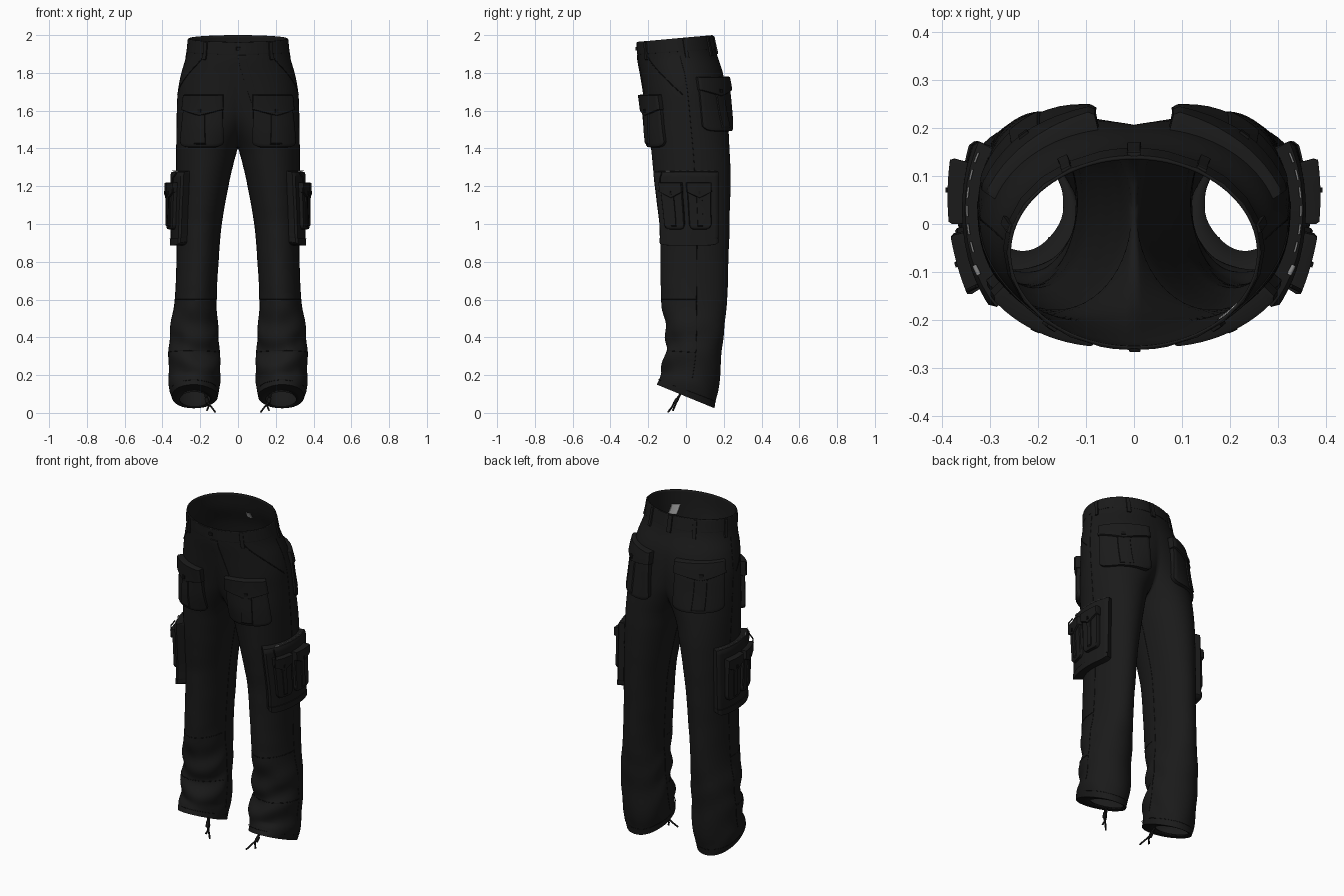
import bpy, bmesh
from math import sin, cos, acos, pi, radians
from mathutils import Vector, noise

cube = bpy.data.objects.get("Cube")
if cube:
    bpy.data.objects.remove(cube, do_unlink=True)


def material(name, value):
    m = bpy.data.materials.new(name)
    m.use_nodes = True
    colour = (value, value, value, 1)
    m.diffuse_color = colour
    bsdf = m.node_tree.nodes["Principled BSDF"]
    bsdf.inputs["Base Color"].default_value = colour
    bsdf.inputs["Roughness"].default_value = 0.9
    return m


FABRIC = material("black fabric", 0.0105)
SEAM = material("dark stitching", 0.007)
METAL = material("grey zip", 0.25)
LABEL = material("pale label", 0.5)

# Cross-sections of one half: height, inner x, outer x, front y, back y, tilt
ROWS = [
    (2.00, -.262, .262, -.26, .14, .09),
    (1.90, -.272, .274, -.255, .163, .06),
    (1.80, -.255, .300, -.24, .195, .02),
    (1.70, -.215, .318, -.225, .21, 0),
    (1.60, -.150, .323, -.21, .217, 0),
    (1.50, -.062, .325, -.20, .225, 0),
    (1.40, .000, .326, -.185, .23, 0),
    (1.30, .030, .326, -.175, .235, 0),
    (1.20, .052, .325, -.165, .235, 0),
    (1.00, .087, .325, -.14, .23, 0),
    (0.80, .104, .325, -.135, .225, 0),
    (0.60, .114, .335, -.13, .217, 0),
    (0.42, .103, .360, -.11, .20, 0),
    (0.32, .100, .366, -.105, .187, -.08),
    (0.22, .095, .368, -.13, .172, -.3),
    (0.15, .108, .350, -.155, .154, -.41),
]


def section(z):
    """Centre, radii and tilt at height z, smoothly interpolated."""
    z = min(max(z, ROWS[-1][0]), ROWS[0][0])
    k = next(i for i in range(len(ROWS) - 1) if z >= ROWS[i + 1][0] - 1e-6)
    a, b = ROWS[k], ROWS[k + 1]
    p, q = ROWS[max(k - 1, 0)], ROWS[min(k + 2, len(ROWS) - 1)]
    t = (a[0] - z) / (a[0] - b[0])
    out = []
    for i in range(1, 6):
        ma = (b[i] - p[i]) / (p[0] - b[0]) * (a[0] - b[0])
        mb = (q[i] - a[i]) / (a[0] - q[0]) * (a[0] - b[0])
        d = b[i] - a[i]
        out.append(a[i] + t * ma + t * t * (3 * d - 2 * ma - mb) + t ** 3 * (ma + mb - 2 * d))
    xi, xo, yf, yb, tilt = out
    return (xi + xo) / 2, (xo - xi) / 2, (yf + yb) / 2, (yb - yf) / 2, tilt


def surf(z, ang, off=0.0):
    """Point on the cloth at height z and angle, pushed outward by off."""
    cx, rx, cy, ry, tilt = section(z)
    c, s = cos(ang), sin(ang)
    low = max(0, min(1, (0.7 - z) / 0.35))
    amp = low * (0.045 - 0.04 * s) if z > 0.2 else 0.02
    fold = noise.noise(Vector((c * 1.3, s * 1.3, z * 9))) + 0.6 * sin(z * 42 + 2.2 * ang * s) * low
    if z < 1.3:
        amp += 0.012 * min(1, (1.3 - z) * 5)
    else:
        amp = 0
    r = 1 + amp * fold
    n = Vector((c / rx, s / ry, 0)).normalized()
    p = Vector((cx + rx * c * r, cy + ry * s * r, 0)) + n * off
    p.z = z + tilt * (p.y - cy) - abs(tilt) * ry
    return p


def half_angle(z):
    cx, rx = section(z)[:2]
    return pi if z < 1.401 else acos(max(-1, -cx / rx))


def finish(name, bm, mat, angle=40, mirror=True, thick=0):
    me = bpy.data.meshes.new(name)
    bm.to_mesh(me)
    bm.free()
    ob = bpy.data.objects.new(name, me)
    bpy.context.collection.objects.link(ob)
    me.materials.append(mat)
    bpy.ops.object.select_all(action='DESELECT')
    ob.select_set(True)
    bpy.context.view_layer.objects.active = ob
    bpy.ops.object.shade_smooth_by_angle(angle=radians(angle))
    if mirror:
        ob.modifiers.new("mirror", 'MIRROR').merge_threshold = 0.002
    if thick:
        mod = ob.modifiers.new("cloth", 'SOLIDIFY')
        mod.thickness, mod.offset = thick, -1
    return ob


def skin(bm, rows):
    vs = [[bm.verts.new(p) for p in row] for row in rows]
    for lo, hi in zip(vs, vs[1:]):
        for i in range(len(lo) - 1):
            bm.faces.new((lo[i], lo[i + 1], hi[i + 1], hi[i]))


def patch(name, a0, a1, z0, z1, h, base=0.0, inner=None, u=(0, 1), point=0, round_=0, flare=(0, 0),
          mat=FABRIC, mirror=True):
    """Raised panel that follows the cloth; inner fixes one edge at an x, flare thickens either edge."""
    steps = [0, .012, .05] + [i / 12 for i in range(1, 12)] + [.95, .988, 1]
    rows = []
    for v in steps:
        row = []
        for w in steps:
            m = abs(2 * w - 1)
            bottom = z0 - point * (1 - m) + round_ * m ** 8
            z = bottom + (z1 - bottom) * v
            lo, hi = radians(a0), radians(a1)
            if inner is not None:
                cx, rx = section(z)[:2]
                edge = acos(max(-1, min(1, (inner - cx) / rx)))
                lo, hi = (-edge, hi) if a1 < 0 else (lo, edge)
            f = u[0] + (u[1] - u[0]) * w
            border = min(v, 1 - v, w, 1 - w)
            full = h + flare[0] * (1 - f) ** 2 + flare[1] * f * f
            lift = base - 0.002 if border == 0 else base + full * (0.8 if border < .03 else 1)
            row.append(surf(z, lo + (hi - lo) * f, lift))
        rows.append(row)
    bm = bmesh.new()
    skin(bm, rows)
    return finish(name, bm, mat, mirror=mirror)


def pocket(name, a0, a1, z0, z1, h, flap=0.09, **kw):
    """Pleated pocket with a pointed flap and a button."""
    patch(name + "_body", a0, a1, z0, z1 - 0.02, h, round_=0.03, **kw)
    patch(name + "_pleat", a0, a1, z0 + 0.015, z1 - flap, h + 0.006, u=(.38, .62), **kw)
    patch(name + "_flap", a0, a1, z1 - flap + .02, z1, h + 0.01, u=(-.02, 1.02), point=0.035, **kw)
    patch(name + "_button", a0, a1, z1 - flap + .005, z1 - flap + .025, h + 0.015, u=(.46, .54), mat=SEAM, **kw)


def cord(name, pts, radius, mat=SEAM):
    """Round cord on both sides."""
    for side, s in (("left", 1), ("right", -1)):
        cu = bpy.data.curves.new(side + "_" + name, 'CURVE')
        cu.dimensions, cu.bevel_depth, cu.bevel_resolution = '3D', radius, 1
        cu.use_fill_caps = True
        sp = cu.splines.new('POLY')
        sp.points.add(len(pts) - 1)
        for q, p in zip(sp.points, pts):
            q.co = (s * p[0], p[1], p[2], 1)
        cu.materials.append(mat)
        bpy.context.collection.objects.link(bpy.data.objects.new(cu.name, cu))


# Trousers: half rings that close into a leg below the crotch
STEP, AROUND = 0.0125, 56
rings = []
for k in range(int(round((2.0 - 0.15) / STEP)) + 1):
    z = 2.0 - k * STEP
    a = half_angle(z)
    ring = [surf(z, -a + 2 * a * i / AROUND) for i in range(AROUND + 1)]
    if z > 1.399:
        ring[0].x = ring[-1].x = 0
    rings.append(ring)

# Hem gathered inward under the front of the ankle
rim, heel = rings[-1], Vector((.225, .13, .035))
rings += [[p.lerp(heel, f) for p in rim] for f in (.04, .18, .34)]
bm = bmesh.new()
skin(bm, rings[::-1])
bmesh.ops.remove_doubles(bm, verts=bm.verts, dist=0.0003)
finish("trousers", bm, FABRIC, angle=60, thick=0.006)

# Waistband, belt loops and fly
patch("waistband", -90, 90, 1.925, 1.998, 0.003)
for i, ang in enumerate((-50, 14, 58)):
    patch(f"belt_loop_{i}", ang - 2.5, ang + 2.5, 1.89, 1.995, 0.009)
patch("back_belt_loop", 87, 93, 1.90, 1.995, 0.009, mirror=False)
patch("fly", -90, -81, 1.56, 1.925, 0.004, mirror=False)
patch("waist_button", -92, -87, 1.95, 1.97, 0.008, mat=SEAM, mirror=False)

# Labels inside the waist
patch("waist_label", -49, -37, 1.835, 1.905, -0.009, mat=LABEL, mirror=False)
patch("size_label", 97, 103, 1.85, 1.88, -0.009, mat=METAL, mirror=False)

# Thigh, seat and side pockets
pocket("front_pocket", 0, -36, 1.405, 1.685, 0.024, inner=0.08, flap=0.1)
pocket("back_pocket", 20, 90, 1.49, 1.78, 0.012, inner=0.08, flare=(0, .018))
patch("cargo_pocket", -59, 39, 0.89, 1.28, 0.02, round_=0.03, flare=(.034, .02))
patch("cargo_pocket_hem", -59, 39, 0.885, 0.925, 0.024, round_=0.02, flare=(.034, .02))
pocket("cargo_front_pouch", -45, -14, 0.97, 1.22, 0.022, base=0.03, flap=0.07, flare=(.012, 0))
pocket("cargo_back_pouch", -8, 24, 0.97, 1.22, 0.024, base=0.028, flap=0.07, flare=(0, .01))

# Zip teeth along the cargo pocket top, slider and pull
for i in range(6):
    start = -24 + 10 * i
    cord(f"zip_teeth_{i}", [surf(1.282, radians(start + d), 0.022) for d in (0, 3, 6)], 0.0025, METAL)
cord("zip_slider", [surf(1.28, radians(d), 0.03) for d in (-37, -31)], 0.005, METAL)
p = surf(1.27, radians(-42), 0.045)
cord("zip_pull", [p, p + Vector((.02, -.01, -.03)), p + Vector((.015, -.012, -.1))], 0.004)

# Stitched seams: slash pockets, outer and inner leg, knee panel
cord("slash_seam", [surf(1.91 - .028 * i, radians(-48 + 3.6 * i + .25 * i * i), .001) for i in range(9)], 0.0025)
cord("outer_seam", [surf(1.9 - .025 * i, radians(4), 0) for i in range(68)], 0.0015)
cord("inner_seam", [surf(1.38 - .025 * i, pi, 0) for i in range(48)], 0.0015)
cord("knee_seam", [surf(0.6, radians(a), 0) for a in range(-170, 5, 6)], 0.002)
cord("shin_seam", [surf(0.33, radians(a), 0) for a in range(-170, 5, 6)], 0.002)
cord("hem_seam", [surf(0.175, radians(a), 0) for a in range(0, 361, 8)], 0.0015)

# Drawcords hanging at the ankles
cord("drawcord_long", [(.175, -.03, .10), (.165, -.06, .06), (.14, -.075, .03), (.12, -.095, .004)], 0.005)
cord("drawcord_short", [(.17, -.03, .10), (.155, -.05, .06), (.155, -.06, .035), (.165, -.07, .012)], 0.005)
cord("drawcord_toggle", [(.168, -.045, .075), (.162, -.06, .05)], 0.010)
